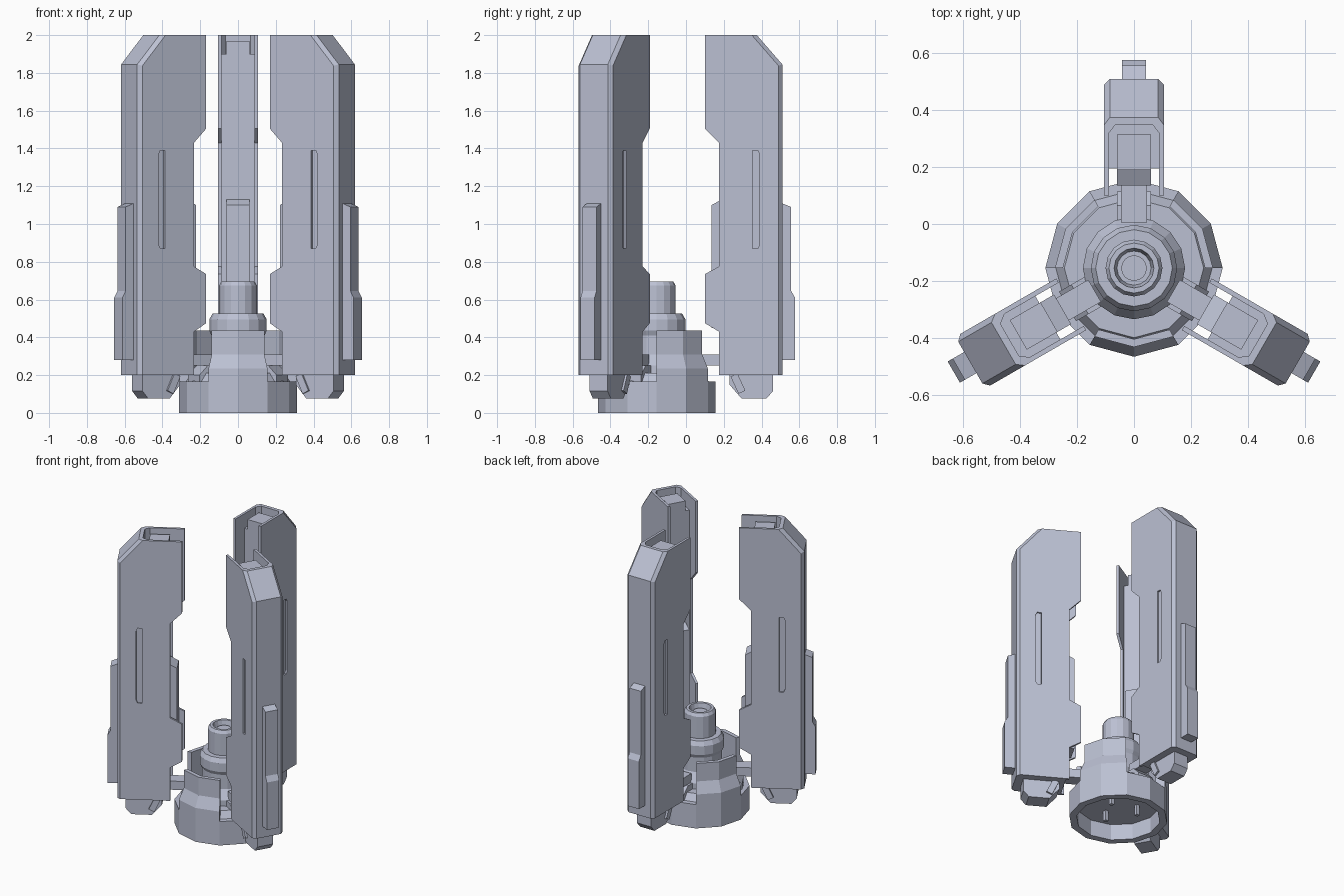
import bpy, bmesh, math
from mathutils import Matrix, Vector

if "Cube" in bpy.data.objects:
    bpy.data.objects.remove(bpy.data.objects["Cube"])

AXIS_Y = -0.155          # hub axis position
mat = bpy.data.materials.new("pale_blue_grey")
mat.diffuse_color = (0.50, 0.53, 0.65, 1)
mat.use_nodes = True
mat.node_tree.nodes["Principled BSDF"].inputs["Base Color"].default_value = mat.diffuse_color


def to_object(name, bm):
    bmesh.ops.recalc_face_normals(bm, faces=bm.faces)
    me = bpy.data.meshes.new(name)
    bm.to_mesh(me)
    bm.free()
    me.materials.append(mat)
    ob = bpy.data.objects.new(name, me)
    bpy.context.collection.objects.link(ob)
    return ob


def prism(name, pts, lo, hi, plane="rz", bevel=None, width=0.02):
    """Extrude an outline: 'rz' along x, 'xy' along z."""
    def place(p, t):
        return (t, p[0], p[1]) if plane == "rz" else (p[0], p[1], t)
    bm = bmesh.new()
    a = [bm.verts.new(place(p, lo)) for p in pts]
    b = [bm.verts.new(place(p, hi)) for p in pts]
    bm.faces.new(a)
    bm.faces.new(b)
    n = len(pts)
    for i in range(n):
        j = (i + 1) % n
        bm.faces.new((a[i], a[j], b[j], b[i]))
    if bevel:
        edges = [e for e in bm.edges if bevel(e)]
        bmesh.ops.bevel(bm, geom=edges, offset=width, segments=1,
                        affect='EDGES', profile=0.5)
    return to_object(name, bm)


def rect(x0, x1, y0, y1):
    return [(x0, y0), (x1, y0), (x1, y1), (x0, y1)]


def lathe(name, profile, steps=12, start=0, sweep=360):
    """Revolve a closed (r, z) outline, with end caps when it is an arc."""
    bm = bmesh.new()
    full = sweep == 360
    rings = []
    for i in range(steps if full else steps + 1):
        t = math.radians(start + sweep * i / steps)
        rings.append([bm.verts.new((r * math.cos(t), r * math.sin(t), z))
                      for r, z in profile])
    n = len(profile)
    for i in range(steps):
        a, b = rings[i], rings[(i + 1) % len(rings)]
        for k in range(n):
            m = (k + 1) % n
            bm.faces.new((a[k], a[m], b[m], b[k]))
    if not full:
        bm.faces.new(rings[0])
        bm.faces.new(rings[-1])
    bmesh.ops.remove_doubles(bm, verts=bm.verts, dist=1e-5)
    ob = to_object(name, bm)
    ob.location.y = AXIS_Y
    return ob


def cut(ob, cutters):
    for c in cutters:
        m = ob.modifiers.new("cut", 'BOOLEAN')
        m.operation, m.solver, m.object = 'DIFFERENCE', 'EXACT', c
    bpy.context.view_layer.update()
    dg = bpy.context.evaluated_depsgraph_get()
    me = bpy.data.meshes.new_from_object(ob.evaluated_get(dg))
    ob.modifiers.clear()
    ob.data = me
    for c in cutters:
        bpy.data.objects.remove(c)


# ---- one arm, pointing along +y with y = distance from the hub axis ----
outline = [(0.33, 0.20), (0.665, 0.20), (0.665, 1.845), (0.53, 2.0), (0.255, 2.0),
           (0.255, 1.505), (0.33, 1.43), (0.33, 0.775), (0.255, 0.735),
           (0.255, 0.475), (0.33, 0.43)]


def outer_edge(e):
    a, b = (v.co for v in e.verts)
    return abs(a.x - b.x) < 1e-4 and min(a.y, b.y) > 0.52 and min(a.y + a.z, b.y + b.z) > 0.8 \
        and abs(a.z - b.z) > 0.01


shell = prism("arm_shell", outline, -0.105, 0.105, bevel=outer_edge)
recess = [(-0.088, 0.33), (0.088, 0.33), (0.088, 0.475), (0.065, 0.505),
          (-0.065, 0.505), (-0.088, 0.475)]
cutters = [prism("front_channel_cutter", rect(-0.088, 0.088, 0.1, 0.35), 0.1, 2.2, "xy"),
           prism("top_recess_cutter", recess, 1.90, 2.2, "xy")]
slot = [(0.508, 0.87), (0.535, 0.87), (0.545, 0.89), (0.545, 1.37), (0.535, 1.39), (0.508, 1.39)]
for s in (-1, 1):
    x = sorted((s * 0.093, s * 0.2))
    cutters.append(prism("slot_cutter", slot, x[0], x[1]))
cut(shell, cutters)

core = prism("arm_core", [(0.29, 0.45), (0.47, 0.45), (0.47, 1.97), (0.345, 1.97),
                          (0.345, 1.13), (0.29, 1.10)], -0.06, 0.06)
fin = prism("outer_fin", [(0.65, 0.28), (0.732, 0.28), (0.732, 0.61), (0.712, 0.645),
                          (0.712, 1.09), (0.65, 1.115)], -0.043, 0.043)
foot = prism("arm_foot", [(0.385, 0.21), (0.385, 0.15), (0.45, 0.075), (0.58, 0.075),
                          (0.615, 0.115), (0.615, 0.21)], -0.055, 0.055)
bracket = prism("arm_bracket", [(0.16, 0.25), (0.36, 0.25), (0.36, 0.31), (0.16, 0.31)],
                -0.045, 0.045)
seat = prism("bracket_seat", [(0.15, 0.16), (0.27, 0.16), (0.27, 0.20), (0.22, 0.25),
                              (0.15, 0.25)], -0.06, 0.06)
parts = [shell, core, fin, foot, bracket, seat]

# tilted clips on both sides of the foot
d, n = Vector((0.42, -0.91)), Vector((0.91, 0.42))
for s in (-1, 1):
    c = Vector((0.43, 0.155))
    pts = [c + d * a * 0.05 + n * b * 0.02 for a, b in ((-1, -1), (1, -1), (1, 1), (-1, 1))]
    x = sorted((s * 0.05, s * 0.068))
    parts.append(prism("foot_clip", pts, x[0], x[1]))

# repeat the arm three times around the hub
for ob in parts:
    for k in range(3):
        o = ob if k == 0 else ob.copy()
        if k:
            bpy.context.collection.objects.link(o)
        o.matrix_world = Matrix.Translation((0, AXIS_Y, 0)) @ Matrix.Rotation(k * math.tau / 3, 4, 'Z')

# ---- hub ----
lathe("base_ring", [(0.265, 0), (0.312, 0), (0.312, 0.165), (0.265, 0.165)])
lathe("base_deck", [(0, 0.11), (0.275, 0.11), (0.275, 0.165), (0.245, 0.21), (0, 0.21)])
for a in (0, 120, 240):
    lathe("guard_arc", [(0.25, 0.15), (0.312, 0.15), (0.312, 0.235), (0.278, 0.31),
                        (0.278, 0.435), (0.25, 0.435)], 2, a, 60)
lathe("hub_column", [(0, 0.18), (0.18, 0.18), (0.18, 0.25), (0.14, 0.31), (0.14, 0.41),
                     (0.152, 0.435), (0.152, 0.495), (0.135, 0.525), (0.1, 0.525),
                     (0.1, 0.675), (0.088, 0.695), (0.07, 0.695), (0.06, 0.65),
                     (0.045, 0.65), (0.045, 0.67), (0, 0.67)], 16)

# small prongs under the deck
for k in range(3):
    t = math.radians(30 + 120 * k)
    x, y = 0.12 * math.cos(t), 0.12 * math.sin(t) + AXIS_Y
    prism("under_prong", rect(x - 0.012, x + 0.012, y - 0.012, y + 0.012), 0.04, 0.12, "xy")
